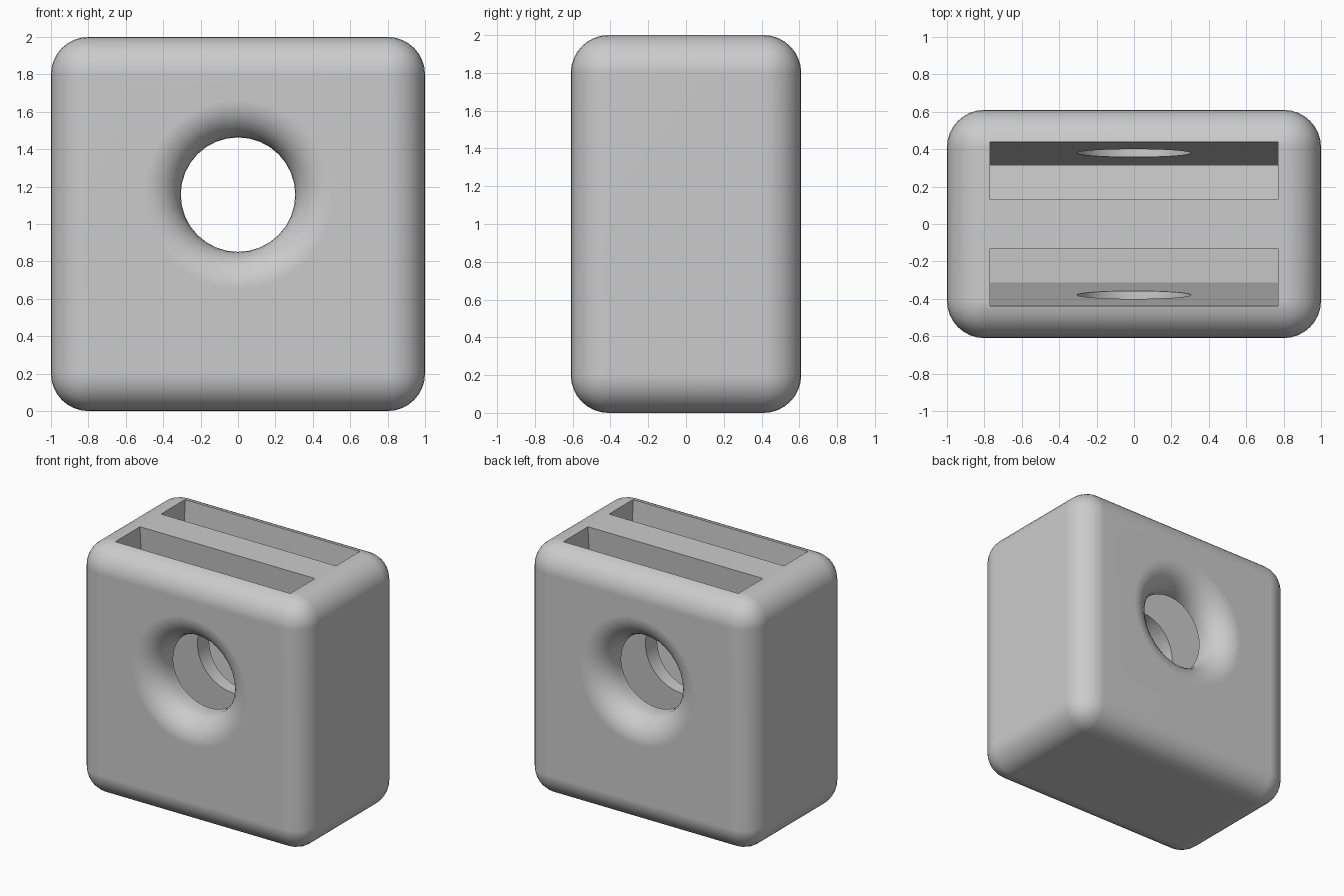
import bpy, bmesh, math
from mathutils import Matrix

if "Cube" in bpy.data.objects:
    bpy.data.objects.remove(bpy.data.objects["Cube"], do_unlink=True)

WIDTH, DEPTH, HEIGHT, ROUND = 2.0, 1.22, 2.0, 0.2
HOLE_R, HOLE_Z, SIDES = 0.306, 1.157, 32
SLOT_LEN, SLOT_W, SLOT_DEPTH, TILT = 1.54, 0.305, 1.8, math.radians(4)

grey = bpy.data.materials.new("plain grey")
grey.use_nodes = True
colour = (0.6, 0.6, 0.6, 1)
grey.diffuse_color = colour
grey.node_tree.nodes["Principled BSDF"].inputs["Base Color"].default_value = colour


def make_object(name, bm):
    bmesh.ops.recalc_face_normals(bm, faces=bm.faces)
    mesh = bpy.data.meshes.new(name)
    bm.to_mesh(mesh)
    bm.free()
    mesh.materials.append(grey)
    obj = bpy.data.objects.new(name, mesh)
    bpy.context.collection.objects.link(obj)
    return obj


def box(name, size, matrix):
    bm = bmesh.new()
    bmesh.ops.create_cube(bm, size=1, matrix=matrix @ Matrix.Diagonal((*size, 1)))
    return make_object(name, bm)


# Rounded block
body = box("holder_body", (WIDTH, DEPTH, HEIGHT), Matrix.Translation((0, 0, HEIGHT / 2)))
bevel = body.modifiers.new("rounded_edges", "BEVEL")
bevel.width = ROUND
bevel.segments = 8

# Through hole with a flared mouth on the front and back, as a turned profile
half = DEPTH / 2
flare = [(HOLE_R + ROUND * (1 - math.cos(a)), half - ROUND + ROUND * math.sin(a))
         for a in (math.pi / 2 * i / 8 for i in range(9))]
flare.append((HOLE_R + ROUND, half + 0.1))
profile = [(r, -y) for r, y in reversed(flare)] + flare
bm = bmesh.new()
rings = [[bm.verts.new((r * math.cos(t), y, HOLE_Z + r * math.sin(t)))
          for t in (2 * math.pi * k / SIDES for k in range(SIDES))] for r, y in profile]
for low, high in zip(rings, rings[1:]):
    for k in range(SIDES):
        n = (k + 1) % SIDES
        bm.faces.new((low[k], low[n], high[n], high[k]))
bm.faces.new(rings[0])
bm.faces.new(rings[-1])
cutters = [make_object("hole_cutter", bm)]

# Two leaning slots, open at the top and closing in towards the middle below
for side, name in ((1, "back_slot_cutter"), (-1, "front_slot_cutter")):
    over = 0.2
    matrix = (Matrix.Translation((0, side * 0.285, HEIGHT))
              @ Matrix.Rotation(-side * TILT, 4, "X")
              @ Matrix.Translation((0, 0, (over - SLOT_DEPTH) / 2)))
    cutters.append(box(name, (SLOT_LEN, SLOT_W, SLOT_DEPTH + over), matrix))

for cutter in cutters:
    cutter.hide_render = True
    cutter.hide_set(True)
    cut = body.modifiers.new(cutter.name, "BOOLEAN")
    cut.operation = "DIFFERENCE"
    cut.solver = "EXACT"
    cut.object = cutter

# Bake the cuts, then remove the cutters and smooth the curves
bpy.context.view_layer.update()
baked = bpy.data.meshes.new_from_object(body.evaluated_get(bpy.context.evaluated_depsgraph_get()))
body.modifiers.clear()
body.data = baked
for cutter in cutters:
    bpy.data.objects.remove(cutter, do_unlink=True)
bpy.ops.object.select_all(action="DESELECT")
body.select_set(True)
bpy.context.view_layer.objects.active = body
bpy.ops.object.shade_smooth_by_angle(angle=math.radians(30))
weighted = body.modifiers.new("clean_shading", "WEIGHTED_NORMAL")
weighted.keep_sharp = True
